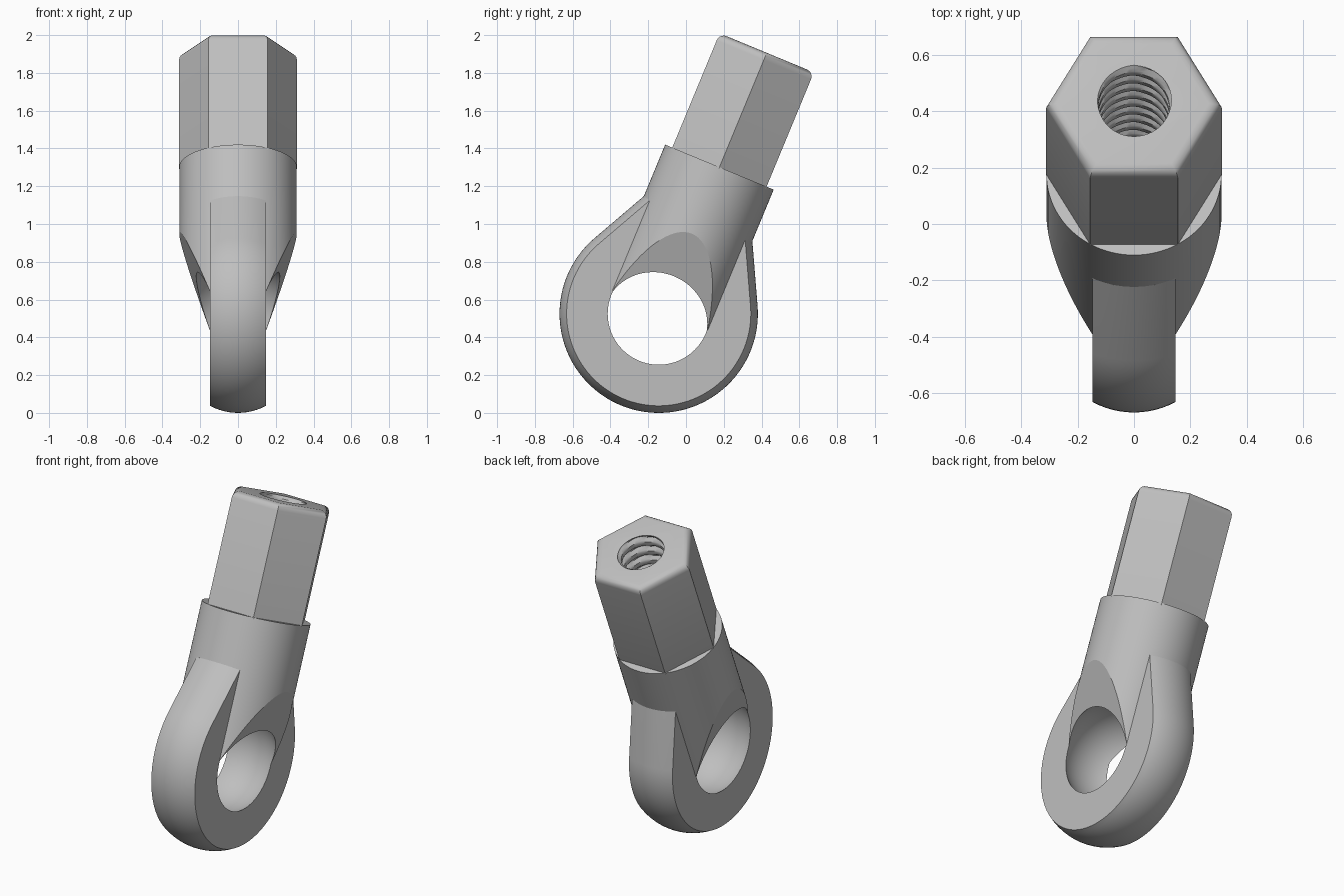
import bpy, bmesh
from math import sin, cos, tau, radians, sqrt, acos, atan2
from mathutils import Matrix, Vector

old = bpy.data.objects.get("Cube")
if old:
    bpy.data.objects.remove(old, do_unlink=True)

TILT = radians(22.5)
RING, BODY, HALF = 0.525, 0.311, 0.148   # ring radius, shank radius, half eye thickness
NECK = 0.545                             # where the eye flares out of the shank
COLLAR, TOP = 0.84, 1.495                # shank end and hexagon end along the axis
PLACE = Matrix.Translation((0, -0.1445, RING)) @ Matrix.Rotation(-TILT, 4, "X")

steel = bpy.data.materials.new("light grey steel")
steel.use_nodes = True
GREY = (0.52, 0.52, 0.52, 1)
steel.diffuse_color = GREY
steel.node_tree.nodes["Principled BSDF"].inputs["Base Color"].default_value = GREY


def make(name, bm):
    """Turn a bmesh in axis space into a tilted object."""
    bmesh.ops.recalc_face_normals(bm, faces=bm.faces)
    me = bpy.data.meshes.new(name)
    bm.to_mesh(me)
    bm.free()
    me.materials.append(steel)
    ob = bpy.data.objects.new(name, me)
    ob.matrix_world = PLACE
    bpy.context.collection.objects.link(ob)
    return ob


def loft(rings):
    """Skin closed rings of points and cap both ends."""
    bm = bmesh.new()
    rows = [[bm.verts.new(p) for p in ring] for ring in rings]
    n = len(rows[0])
    for a, b in zip(rows, rows[1:]):
        for i in range(n):
            j = (i + 1) % n
            bm.faces.new((a[i], a[j], b[j], b[i]))
    bm.faces.new(rows[0][::-1])
    bm.faces.new(rows[-1])
    return bm


def circle(r, z, n, turn=0):
    return [(r * cos(tau * i / n + turn), r * sin(tau * i / n + turn), z) for i in range(n)]


def finish(ob, cutters, angle=30):
    """Cut, then shade smooth with sharp edges kept."""
    bpy.ops.object.select_all(action="DESELECT")
    bpy.context.view_layer.objects.active = ob
    ob.select_set(True)
    for c in cutters:
        mod = ob.modifiers.new("cut", "BOOLEAN")
        mod.operation, mod.solver, mod.object = "DIFFERENCE", "EXACT", c
        bpy.ops.object.modifier_apply(modifier=mod.name)
    bpy.ops.object.shade_smooth_by_angle(angle=radians(angle))


# Ball socket cutter
bm = bmesh.new()
bmesh.ops.create_uvsphere(bm, u_segments=96, v_segments=48, radius=0.308,
                          matrix=Matrix.Rotation(tau / 4, 4, "Y"))
socket_cutter = make("socket_cutter", bm)

# Threaded bore cutter: a V groove winding down a round hole
PITCH, STEPS, SEGS = 0.072, 8, 48
rings = []
for k in range(10 * STEPS + 1):
    z = TOP + 0.02 - k * PITCH / STEPS
    ring = []
    for i in range(SEGS):
        phase = (k / STEPS + i / SEGS) % 1
        r = 0.126 + 0.024 * max(0, 1 - abs(phase - 0.5) / 0.3)
        ring.append((r * cos(tau * i / SEGS), r * sin(tau * i / SEGS), z))
    rings.append(ring)
thread_cutter = make("thread_cutter", loft(rings))

# Eye: a teardrop outline, inset towards each flat side so its rim is rounded
tangent = atan2(BODY, NECK) + acos(RING / sqrt(BODY ** 2 + NECK ** 2))
layers = []
for k in range(13):
    x = HALF * (k / 6 - 1)
    inset = BODY - sqrt(BODY ** 2 - x * x)
    r, s = RING - inset, BODY - inset
    t = (r - s * sin(tangent)) / cos(tangent)
    outline = [(x, s, t)]
    for i in range(81):
        a = tangent + (tau - 2 * tangent) * i / 80
        outline.append((x, r * sin(a), r * cos(a)))
    layers.append(outline + [(x, -s, t)])
eye = make("eye_ring", loft(layers))
finish(eye, [socket_cutter])

# Shank: a cylinder, its cheeks tapered down to the eye
bm = loft([circle(BODY, 0, 96), circle(BODY, COLLAR, 96)])
for side in (1, -1):
    cut = bmesh.ops.bisect_plane(
        bm, geom=bm.verts[:] + bm.edges[:] + bm.faces[:],
        plane_co=(side * 0.15, 0, 0.02), plane_no=Vector((side, 0, -0.367)),
        clear_outer=True)
    edges = [e for e in cut["geom_cut"] if isinstance(e, bmesh.types.BMEdge)]
    bmesh.ops.holes_fill(bm, edges=edges, sides=0)
shank = make("shank", bm)
finish(shank, [socket_cutter, thread_cutter], 20)

# Hexagonal sleeve with a rounded top rim
bm = loft([circle(0.312, COLLAR - 0.01, 6), circle(0.312, TOP, 6)])
rim = [e for e in bm.edges if all(v.co.z > TOP - 0.01 for v in e.verts)]
bmesh.ops.bevel(bm, geom=rim, offset=0.04, segments=5, profile=0.5, affect="EDGES")
sleeve = make("hex_sleeve", bm)
finish(sleeve, [thread_cutter])

for helper in (socket_cutter, thread_cutter):
    bpy.data.objects.remove(helper, do_unlink=True)
